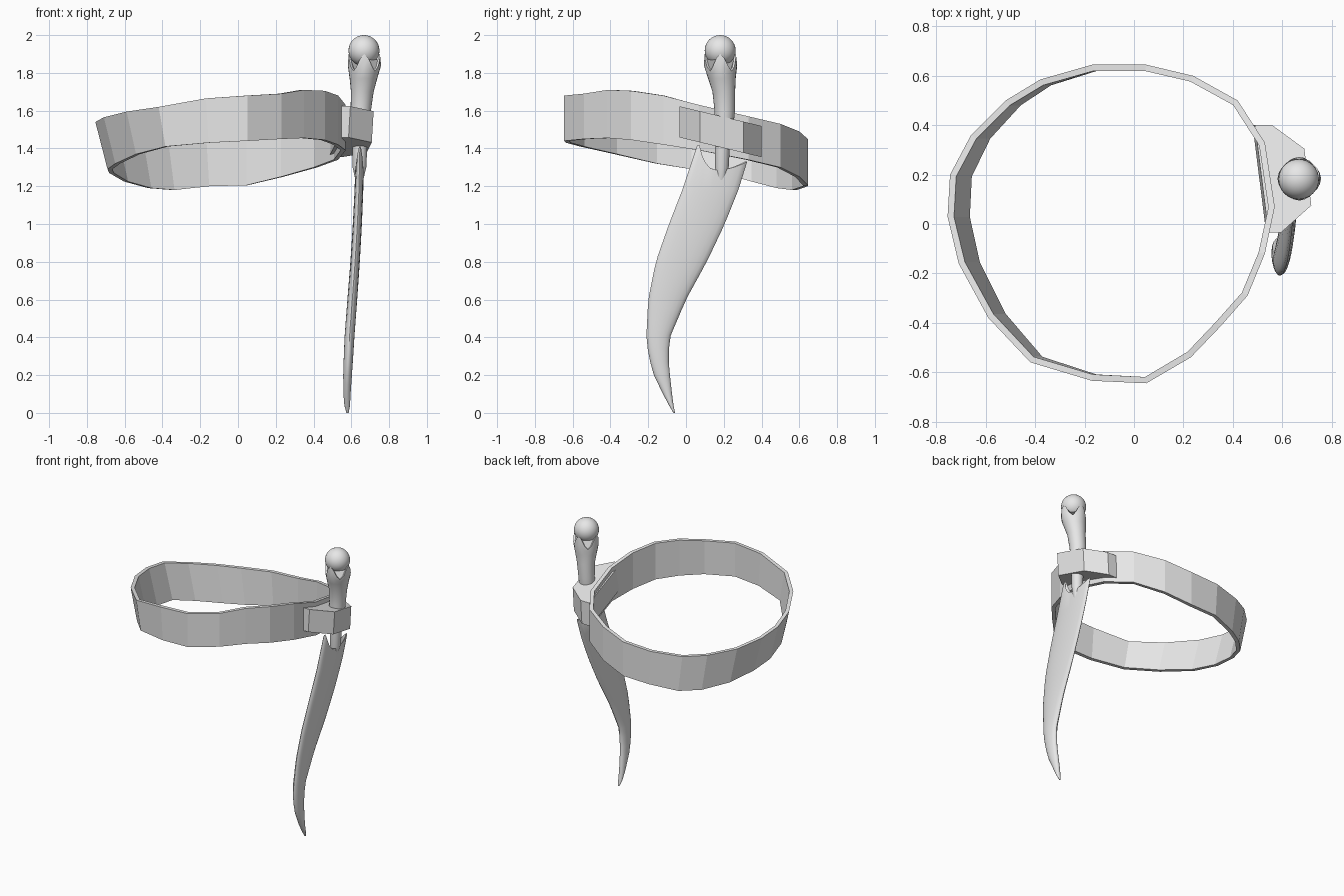
import bpy, bmesh
from math import sin, cos, tau
from mathutils import Vector

cube = bpy.data.objects.get("Cube")
if cube:
    bpy.data.objects.remove(cube)

grey = bpy.data.materials.new("plain grey")
grey.use_nodes = True
grey.diffuse_color = (0.8, 0.8, 0.8, 1)
grey.node_tree.nodes["Principled BSDF"].inputs["Base Color"].default_value = (0.8, 0.8, 0.8, 1)


def finish(name, bm, smooth_angle=None):
    """Turn a bmesh into a named, coloured object."""
    bmesh.ops.recalc_face_normals(bm, faces=bm.faces)
    mesh = bpy.data.meshes.new(name)
    bm.to_mesh(mesh)
    bm.free()
    mesh.materials.append(grey)
    obj = bpy.data.objects.new(name, mesh)
    bpy.context.collection.objects.link(obj)
    if smooth_angle:
        bpy.ops.object.select_all(action='DESELECT')
        obj.select_set(True)
        bpy.context.view_layer.objects.active = obj
        bpy.ops.object.shade_smooth_by_angle(angle=smooth_angle)
    return obj


def loft(name, rings, wrap=False, smooth_angle=None):
    """Skin closed rings of equal length, capping the ends unless wrapped."""
    bm = bmesh.new()
    loops = [[bm.verts.new(p) for p in ring] for ring in rings]
    pairs = list(zip(loops, loops[1:]))
    if wrap:
        pairs.append((loops[-1], loops[0]))
    else:
        bm.faces.new(loops[0])
        bm.faces.new(loops[-1])
    for a, b in pairs:
        for i in range(len(a)):
            j = (i + 1) % len(a)
            bm.faces.new((a[i], a[j], b[j], b[i]))
    return finish(name, bm, smooth_angle)


def lerp_table(table, z):
    """Interpolate the rows of a table sorted by its first column."""
    for a, b in zip(table, table[1:]):
        if z <= b[0]:
            break
    t = (z - a[0]) / (b[0] - a[0])
    return [p + (q - p) * t for p, q in zip(a[1:], b[1:])]


# Belt: outline points as x, y, top height and band width
belt_outline = [
    (.05, .645, 1.45, .245), (-.17, .645, 1.44, .24), (-.38, .585, 1.435, .255),
    (-.52, .5, 1.45, .26), (-.66, .36, 1.48, .255), (-.745, .2, 1.52, .25),
    (-.755, .03, 1.54, .25), (-.71, -.16, 1.565, .245), (-.59, -.38, 1.595, .225),
    (-.42, -.56, 1.62, .21), (-.17, -.635, 1.665, .235), (.05, -.645, 1.68, .24),
    (.23, -.54, 1.69, .24), (.35, -.415, 1.71, .255), (.46, -.29, 1.705, .26),
    (.53, -.12, 1.68, .26), (.57, .07, 1.63, .24), (.53, .33, 1.57, .23),
    (.42, .5, 1.53, .23), (.24, .6, 1.49, .24)]


def belt_ring(inset, bottom):
    ring = []
    for x, y, top, width in belt_outline:
        inward = Vector((-.09 - x, -y)).normalized() * inset
        lean = max(0, -x) * .085 if bottom else 0
        ring.append((x + inward.x + lean, y + inward.y, top - width * bottom))
    return ring


loft("belt", [belt_ring(0, 0), belt_ring(.026, 0), belt_ring(.026, 1), belt_ring(0, 1)], wrap=True)

# Faceted holder that sits on the belt and follows its slope
holder_outline = [(.545, -.035), (.595, -.035), (.718, .075), (.69, .305), (.56, .4), (.49, .4)]
loft("sheath_holder", [[(x - drop * .06, y, 1.615 - .24 * y - drop) for x, y in holder_outline]
                       for drop in (.165, 0)])

# Sheath: height, front edge, back edge, side position, thickness
sheath_table = [
    (0, -.067, -.058, .58, .012), (.04, -.09, -.066, .578, .03), (.1, -.122, -.074, .577, .038),
    (.2, -.17, -.085, .58, .046), (.3, -.198, -.094, .585, .05), (.4, -.21, -.085, .59, .052),
    (.6, -.2, 0, .605, .052), (.8, -.16, .11, .62, .05), (1, -.09, .205, .632, .048),
    (1.2, -.012, .285, .641, .046), (1.45, .07, .36, .646, .04)]
SIDES = 20


def sheath_ring(height, scale=1):
    ring = []
    for i in range(SIDES):
        u, v = cos(tau * i / SIDES), sin(tau * i / SIDES)
        z = height(u) if callable(height) else height
        front, back, x, thick = lerp_table(sheath_table, z)
        mid, half = (front + back) / 2, (back - front) / 2
        ring.append((x + v * thick / 2 * scale, mid + u * half * scale, z))
    return ring


def mouth(u):
    """The mouth dips in the middle and rises to points at both edges."""
    return 1.285 + (.045 if u > 0 else .13) * abs(u) ** 2


heights = [0, .02, .04, .07, .1, .15] + [.2 + .07 * k for k in range(15)]
loft("sheath", [sheath_ring(z) for z in heights] +
     [sheath_ring(mouth), sheath_ring(mouth, .9), sheath_ring(1.2, .85)], smooth_angle=.7)

# Grip: height, side position, depth position, radius
grip_table = [
    (1.22, .642, .185, .018), (1.3, .643, .19, .036), (1.42, .645, .193, .04), (1.5, .647, .2, .05),
    (1.6, .65, .205, .054), (1.7, .658, .2, .06), (1.77, .664, .19, .073), (1.82, .669, .184, .082),
    (1.86, .67, .182, .083), (1.95, .667, .181, .07)]


def grip_ring(z, claw=0, scale=1):
    ring = []
    for i in range(24):
        a = tau * i / 24
        peak = abs(cos(2 * a)) ** 2 if claw else 0
        h = z + claw * peak
        x, y, r = lerp_table(grip_table, h)
        r *= scale * (1 + .07 * peak)
        ring.append((x + r * cos(a), y + r * sin(a), h))
    return ring


# The top edge of the grip forms claws that hold the pommel ball
loft("grip", [grip_ring(row[0]) for row in grip_table[:7]] +
     [grip_ring(1.79, .05), grip_ring(1.81, .09), grip_ring(1.81, .08, .85)], smooth_angle=.7)

# Round pommel
bm = bmesh.new()
bmesh.ops.create_uvsphere(bm, u_segments=32, v_segments=16, radius=.082)
bmesh.ops.translate(bm, verts=bm.verts, vec=(.667, .181, 1.918))
finish("pommel_ball", bm, .7)
